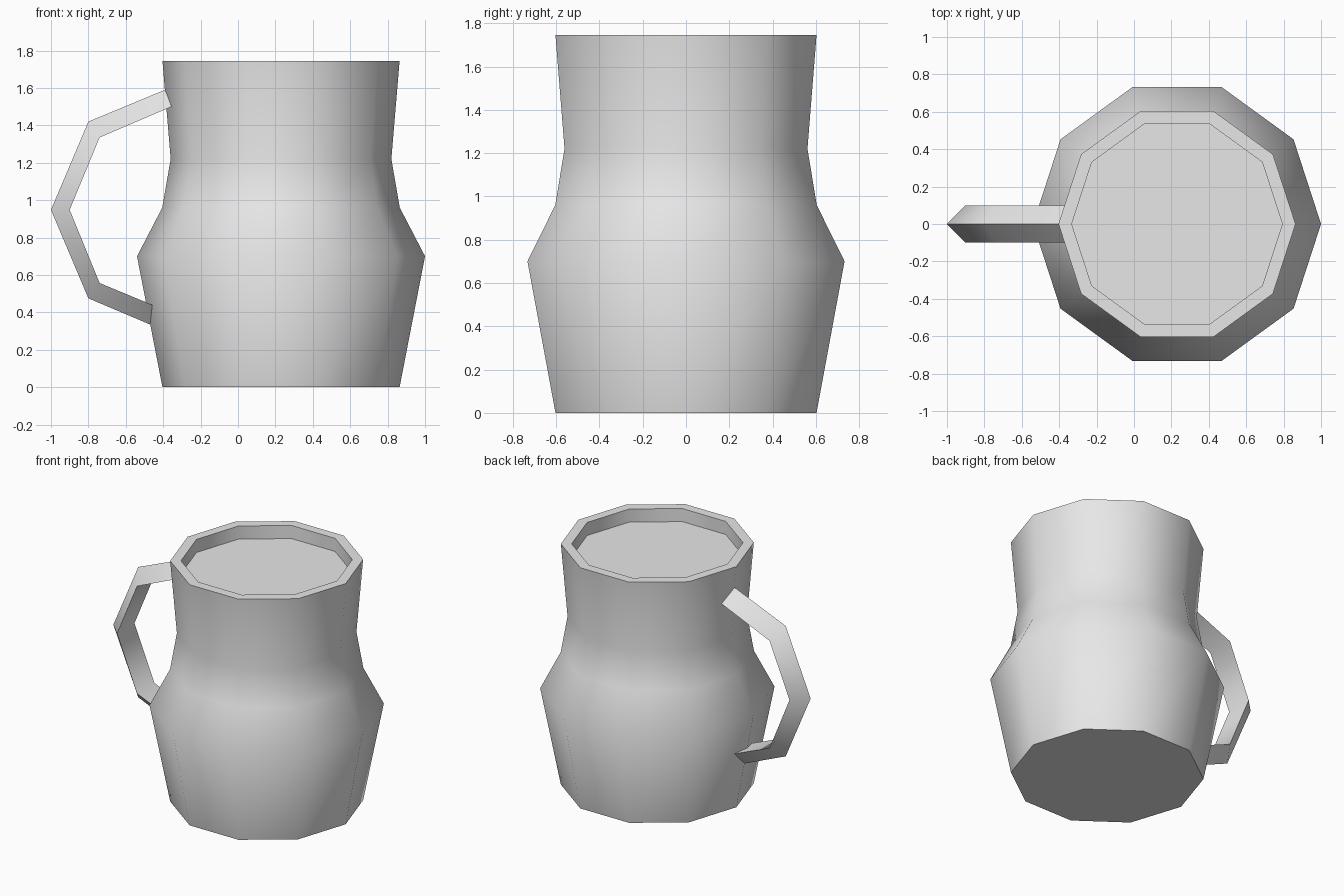
import bpy
import math
from mathutils import Vector

if "Cube" in bpy.data.objects:
    bpy.data.objects.remove(bpy.data.objects["Cube"])

SIDES = 10
CENTRE_X = 0.23

grey = bpy.data.materials.new("plain grey")
grey.use_nodes = True
colour = (0.8, 0.8, 0.8, 1)
grey.diffuse_color = colour
grey.node_tree.nodes["Principled BSDF"].inputs["Base Color"].default_value = colour


def loft(name, rings):
    """Skin a row of equal-sized rings and cap both ends."""
    n = len(rings[0])
    verts = [v for ring in rings for v in ring]
    faces = [tuple(reversed(range(n))), tuple(range(len(verts) - n, len(verts)))]
    for a in range(0, len(verts) - n, n):
        for i in range(n):
            j = (i + 1) % n
            faces.append((a + i, a + j, a + n + j, a + n + i))
    mesh = bpy.data.meshes.new(name)
    mesh.from_pydata(verts, [], faces)
    mesh.materials.append(grey)
    obj = bpy.data.objects.new(name, mesh)
    bpy.context.collection.objects.link(obj)
    # Consistent outward normals, smooth except at hard edges
    bpy.ops.object.select_all(action='DESELECT')
    obj.select_set(True)
    bpy.context.view_layer.objects.active = obj
    bpy.ops.object.mode_set(mode='EDIT')
    bpy.ops.mesh.select_all(action='SELECT')
    bpy.ops.mesh.normals_make_consistent(inside=False)
    bpy.ops.object.mode_set(mode='OBJECT')
    bpy.ops.object.shade_smooth_by_angle(angle=math.radians(60))
    return obj


def ring(radius, z):
    step = 2 * math.pi / SIDES
    return [Vector((CENTRE_X + radius * math.cos(i * step),
                    radius * math.sin(i * step), z)) for i in range(SIDES)]


# Jug body: belly, neck, rim, and the recessed top surface
profile = [(0.634, 0), (0.77, 0.7), (0.635, 0.96), (0.59, 1.22),
           (0.634, 1.745), (0.563, 1.745), (0.563, 1.65)]
loft("jug_body", [ring(r, z) for r, z in profile])

# Handle: triangular section with its ridge outward and flat side inward
outer = [(-0.39, 1.59), (-0.8, 1.42), (-1, 0.948), (-0.8, 0.475), (-0.47, 0.335)]
inner = [(-0.355, 1.5), (-0.74, 1.335), (-0.9, 0.948), (-0.74, 0.557), (-0.458, 0.44)]
loft("handle", [[Vector((ox, 0, oz)), Vector((ix, -0.1, iz)), Vector((ix, 0.1, iz))]
                for (ox, oz), (ix, iz) in zip(outer, inner)])
